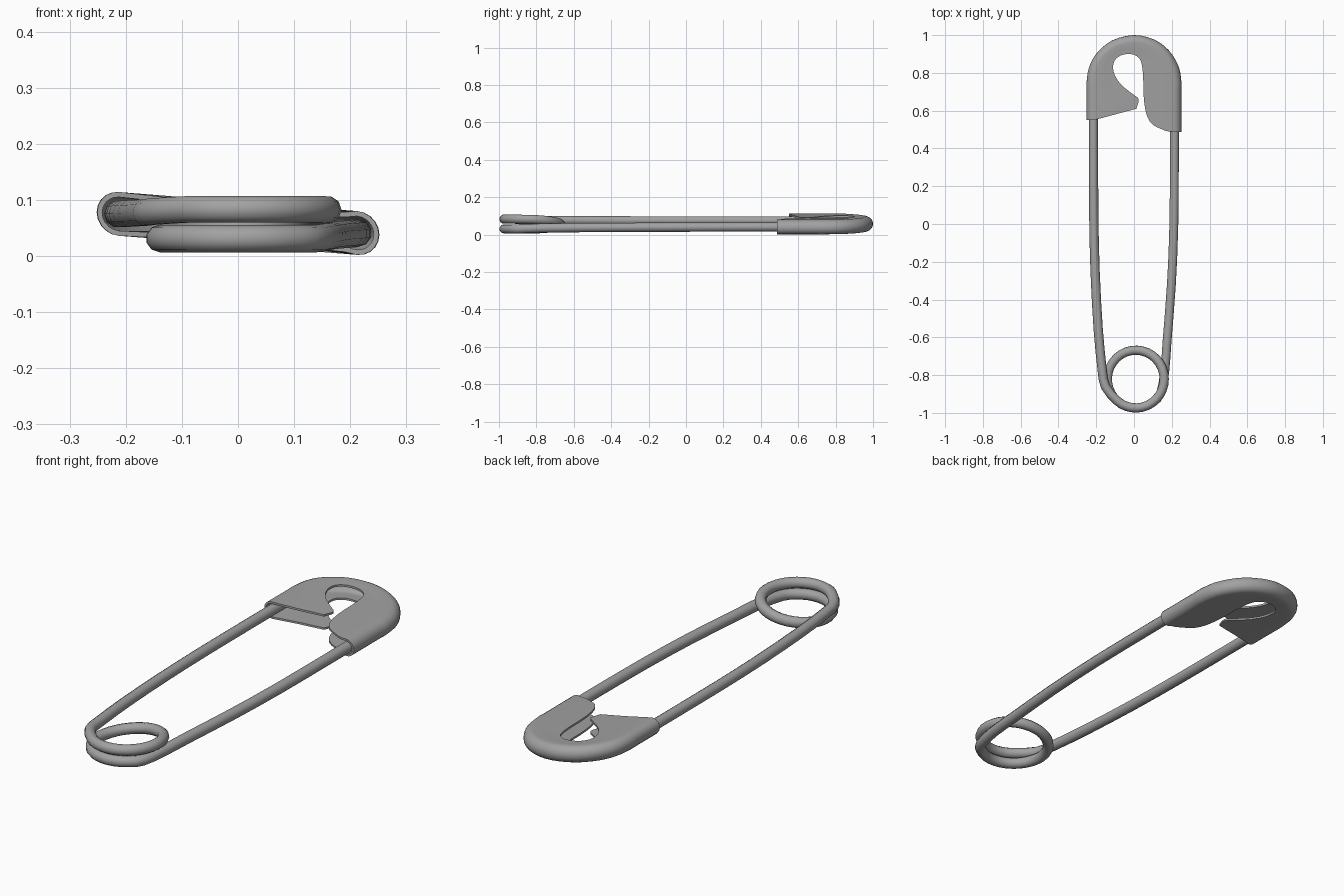
import bpy, bmesh, math
from mathutils import Vector

if "Cube" in bpy.data.objects:
    bpy.data.objects.remove(bpy.data.objects["Cube"])

steel = bpy.data.materials.new("grey steel")
steel.diffuse_color = (0.36, 0.36, 0.36, 1)
steel.use_nodes = True
steel.node_tree.nodes["Principled BSDF"].inputs["Base Color"].default_value = steel.diffuse_color


def smooth_path(pts, n):
    """Catmull-Rom curve through the points, n steps per span."""
    p = [Vector(q) for q in pts]
    p = [2 * p[0] - p[1]] + p + [2 * p[-1] - p[-2]]
    out = []
    for i in range(1, len(p) - 2):
        a, b, c, d = p[i - 1:i + 3]
        for k in range(n):
            t = k / n
            out.append(0.5 * (2 * b + (c - a) * t + (2 * a - 5 * b + 4 * c - d) * t * t
                              + (3 * b - a - 3 * c + d) * t ** 3))
    return out + [p[-2]]


def finish(ob):
    bpy.ops.object.select_all(action='DESELECT')
    ob.select_set(True)
    bpy.context.view_layer.objects.active = ob
    if ob.type == 'CURVE':
        bpy.ops.object.convert(target='MESH')
        ob = bpy.context.object
    bpy.ops.object.shade_smooth_by_angle(angle=math.radians(40))


# wire: left arm, one and a half turns of coil, right arm
path = [(-.214, .80, .075), (-.214, .40, .075), (-.213, .05, .075), (-.206, -.25, .075),
        (-.190, -.55, .076), (-.170, -.76, .077), (-.152, -.86, .079)]
for deg in range(228, 706, 22):
    a = math.radians(deg)
    t = min(max((deg - 345) / 195, 0), 1)
    z = .083 - .052 * t * t * (3 - 2 * t)
    path.append((.01 + .15 * math.cos(a), -.821 + .153 * math.sin(a), z))
path += [(.163, -.78, .035), (.175, -.62, .037), (.198, -.32, .039), (.211, 0, .040),
         (.214, .40, .041), (.214, .80, .041)]
cu = bpy.data.curves.new("wire", 'CURVE')
cu.dimensions = '3D'
cu.bevel_depth = .0245
cu.bevel_resolution = 3
cu.use_fill_caps = True
pts = smooth_path(path, 2)
sp = cu.splines.new('POLY')
sp.points.add(len(pts) - 1)
for q, v in zip(sp.points, pts):
    q.co = (*v, 1)
wire = bpy.data.objects.new("wire", cu)
bpy.context.collection.objects.link(wire)
cu.materials.append(steel)
finish(wire)

# clasp cap: folded sheet, swept between an outer rim and an inner edge
rim = [(-.251, y) for y in (.55, .59, .64, .70, .75)]
rim += [(.251 * math.cos(math.radians(a)), .75 + .25 * math.sin(math.radians(a)))
        for a in (162, 143, 118, 90, 65, 43, 20)]
rim += [(.251, y) for y in (.75, .70, .64, .59, .54, .487)]
edge = [(.012, .61), (.025, .66), (-.012, .692), (-.062, .732), (-.095, .775),
        (-.110, .82), (-.105, .86), (-.075, .89), (-.03, .90), (.010, .892), (.035, .865),
        (.045, .82), (.049, .76), (.050, .70), (.056, .63), (.070, .57), (.10, .525), (.17, .492)]
rim, edge = smooth_path(rim, 3), smooth_path(edge, 3)
R, T = .039, .009                      # fold radius and sheet thickness

bm = bmesh.new()
rings = []
for i, (o, e) in enumerate(zip(rim, edge)):
    tan = (rim[min(i + 1, len(rim) - 1)] - rim[max(i - 1, 0)]).normalized()
    nrm = Vector((-tan.y, tan.x))
    c = o - nrm * R

    def layer(r):
        h = r - .004
        s = [(e, h), (c.lerp(e, .5), h + .0005)]
        for k in range(11):
            a = math.pi / 2 - math.pi * k / 10
            s.append((c + nrm * r * math.cos(a), r * math.sin(a)))
        return s + [(c.lerp(e, .5), -h - .0005), (e, -h)]

    sec = layer(R) + layer(R - T)[::-1]
    rings.append([bm.verts.new((p.x, p.y, .058 - .08 * p.x + z)) for p, z in sec])
n = len(rings[0])
for a, b in zip(rings, rings[1:]):
    for k in range(n):
        bm.faces.new((a[k], a[(k + 1) % n], b[(k + 1) % n], b[k]))
for r in (rings[0], rings[-1]):        # close both ends of the sheet
    for k in range(n // 2 - 1):
        bm.faces.new((r[k], r[k + 1], r[n - 2 - k], r[n - 1 - k]))
bmesh.ops.recalc_face_normals(bm, faces=bm.faces)
me = bpy.data.meshes.new("clasp_cap")
bm.to_mesh(me)
me.materials.append(steel)
cap = bpy.data.objects.new("clasp_cap", me)
bpy.context.collection.objects.link(cap)
finish(cap)
